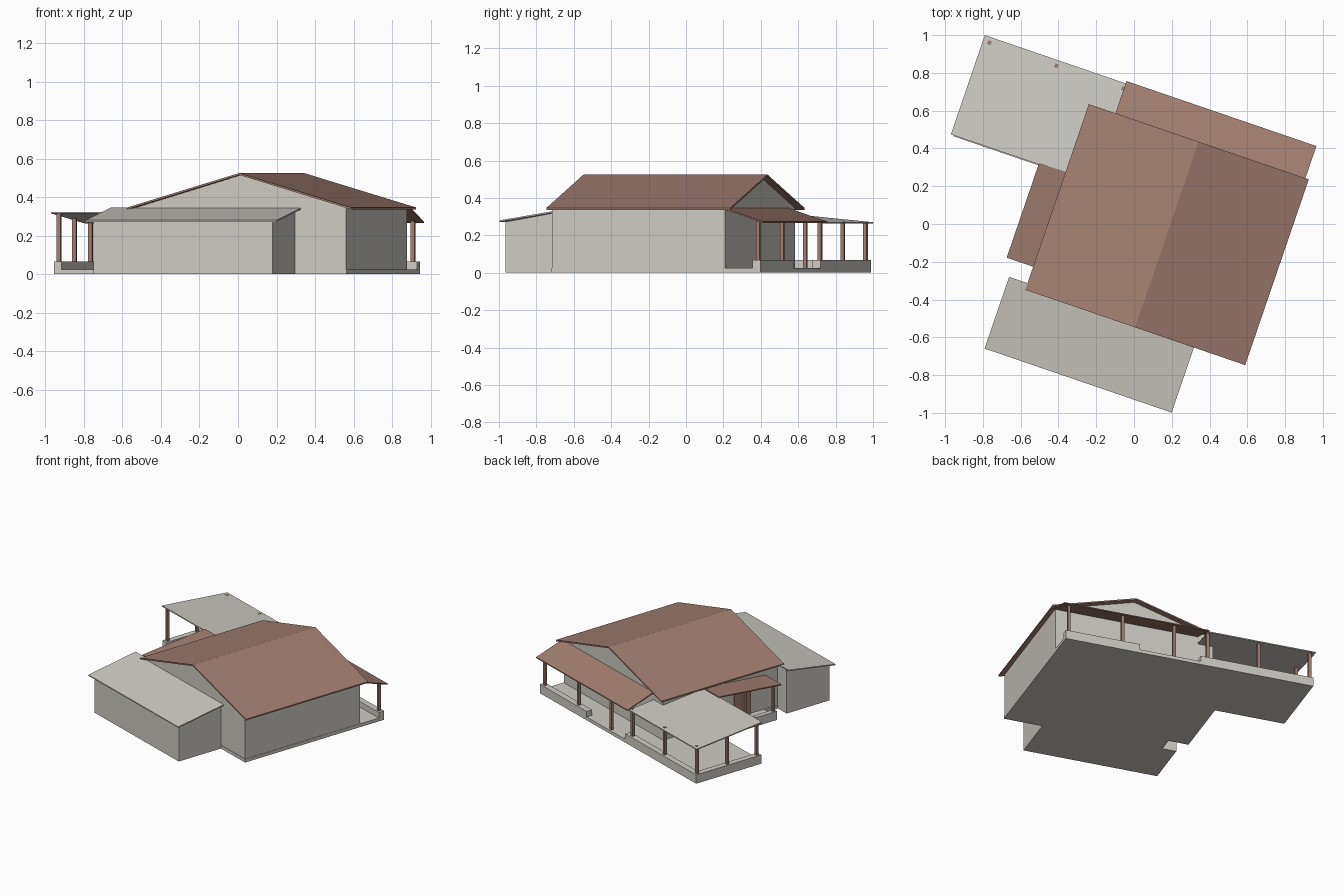
import bpy, bmesh, math

if "Cube" in bpy.data.objects:
    bpy.data.objects.remove(bpy.data.objects["Cube"], do_unlink=True)

TURN = math.radians(-18.9)  # the whole house is turned on its plot


def material(name, rgb):
    m = bpy.data.materials.new(name)
    m.use_nodes = True
    m.diffuse_color = (*rgb, 1)
    m.node_tree.nodes["Principled BSDF"].inputs["Base Color"].default_value = (*rgb, 1)
    return m


GREY = material("pale grey plaster", (0.62, 0.60, 0.55))
BROWN = material("red brown roof", (0.36, 0.21, 0.165))


def prism(name, points, push, mat):
    """Extrude one polygon along a vector."""
    bm = bmesh.new()
    face = bm.faces.new([bm.verts.new(p) for p in points])
    ext = bmesh.ops.extrude_face_region(bm, geom=[face], use_keep_orig=True)
    moved = [g for g in ext["geom"] if isinstance(g, bmesh.types.BMVert)]
    bmesh.ops.translate(bm, verts=moved, vec=push)
    bmesh.ops.recalc_face_normals(bm, faces=bm.faces)
    mesh = bpy.data.meshes.new(name)
    bm.to_mesh(mesh)
    bm.free()
    mesh.materials.append(mat)
    obj = bpy.data.objects.new(name, mesh)
    obj.rotation_euler.z = TURN
    bpy.context.collection.objects.link(obj)
    return obj


def box(name, u, v, z, mat):
    base = [(u[0], v[0], z[0]), (u[1], v[0], z[0]), (u[1], v[1], z[0]), (u[0], v[1], z[0])]
    return prism(name, base, (0, 0, z[1] - z[0]), mat)


def lean_to(name, u, v, z, mat, thick=0.008):
    """Thin roof whose height runs from z[0] at v[0] to z[1] at v[1]."""
    top = [(u[0], v[0], z[0]), (u[1], v[0], z[0]), (u[1], v[1], z[1]), (u[0], v[1], z[1])]
    return prism(name, top, (0, 0, -thick), mat)


def post(name, u, v, z, w=0.01):
    return box(name, (u - w, u + w), (v - w, v + w), z, BROWN)


# Floor slabs
FLOOR, RAIL = 0.025, 0.067
box("house_floor", (-0.398, 0.765), (-0.498, 0.683), (0, FLOOR), GREY)
box("patio_floor", (-1.055, -0.398), (0.13, 0.683), (0, FLOOR), GREY)
box("side_porch_floor", (-0.545, -0.398), (-0.375, 0.13), (0, FLOOR), GREY)

# House body with gables front and back
L, R, MID, EAVE, PEAK = -0.395, 0.762, 0.183, 0.345, 0.514
gable = [(L, FLOOR), (R, FLOOR), (R, EAVE), (MID, PEAK), (L, EAVE)]
prism("house_walls", [(u, -0.495, z) for u, z in gable], (0, 0.977, 0), GREY)

# Main gabled roof
T = 0.01
roof = [(-0.432, 0.346), (MID, 0.525), (0.799, 0.346)]
outline = roof + [(u, z - T) for u, z in reversed(roof)]
prism("main_roof", [(u, -0.516, z) for u, z in outline], (0, 1.039, 0), BROWN)

# Front annex with lean-to roof
annex = [(-0.855, 0), (-0.49, 0), (-0.49, 0.335), (-0.855, 0.272)]
prism("annex_walls", [(-0.5, v, z) for v, z in annex], (0.983, 0, 0), GREY)
lean_to("annex_roof", (-0.535, 0.512), (-0.88, -0.479), (0.28, 0.345), GREY)

# Porch and patio roofs
lean_to("back_porch_roof", (-0.283, 0.78), (0.482, 0.703), (0.346, 0.273), BROWN)
lean_to("patio_roof", (-1.071, -0.283), (0.135, 0.69), (0.323, 0.27), GREY)
lean_to("side_porch_roof", (-0.58, -0.39), (-0.387, 0.143), (0.28, 0.33), BROWN)

# Low walls around the porch and patio, with an entrance gap
box("porch_low_wall", (0.22, 0.765), (0.638, 0.683), (0, RAIL), GREY)
box("patio_back_low_wall", (-1.055, -0.228), (0.638, 0.683), (0, RAIL), GREY)
box("patio_end_low_wall", (-1.055, -1.012), (0.13, 0.64), (0, RAIL), GREY)
box("side_porch_low_wall", (-0.545, -0.51), (-0.375, -0.2), (0, RAIL), GREY)

# Posts
for i, u in enumerate((0.735, 0.34, -0.04, -0.285, -0.66, -1.035)):
    foot = FLOOR if -0.228 < u < 0.22 else RAIL
    post(f"back_post_{i + 1}", u, 0.66, (foot, 0.275))
for i, (v, top) in enumerate(((0.155, 0.314), (0.405, 0.29))):
    post(f"patio_end_post_{i + 1}", -1.035, v, (RAIL, top))
for i, (v, top) in enumerate(((-0.355, 0.277), (-0.11, 0.3), (0.11, 0.322))):
    post(f"side_porch_post_{i + 1}", -0.527, v, (FLOOR, top))

# Side door
box("side_door", (L - 0.008, L), (-0.26, -0.12), (FLOOR, 0.25), BROWN)
